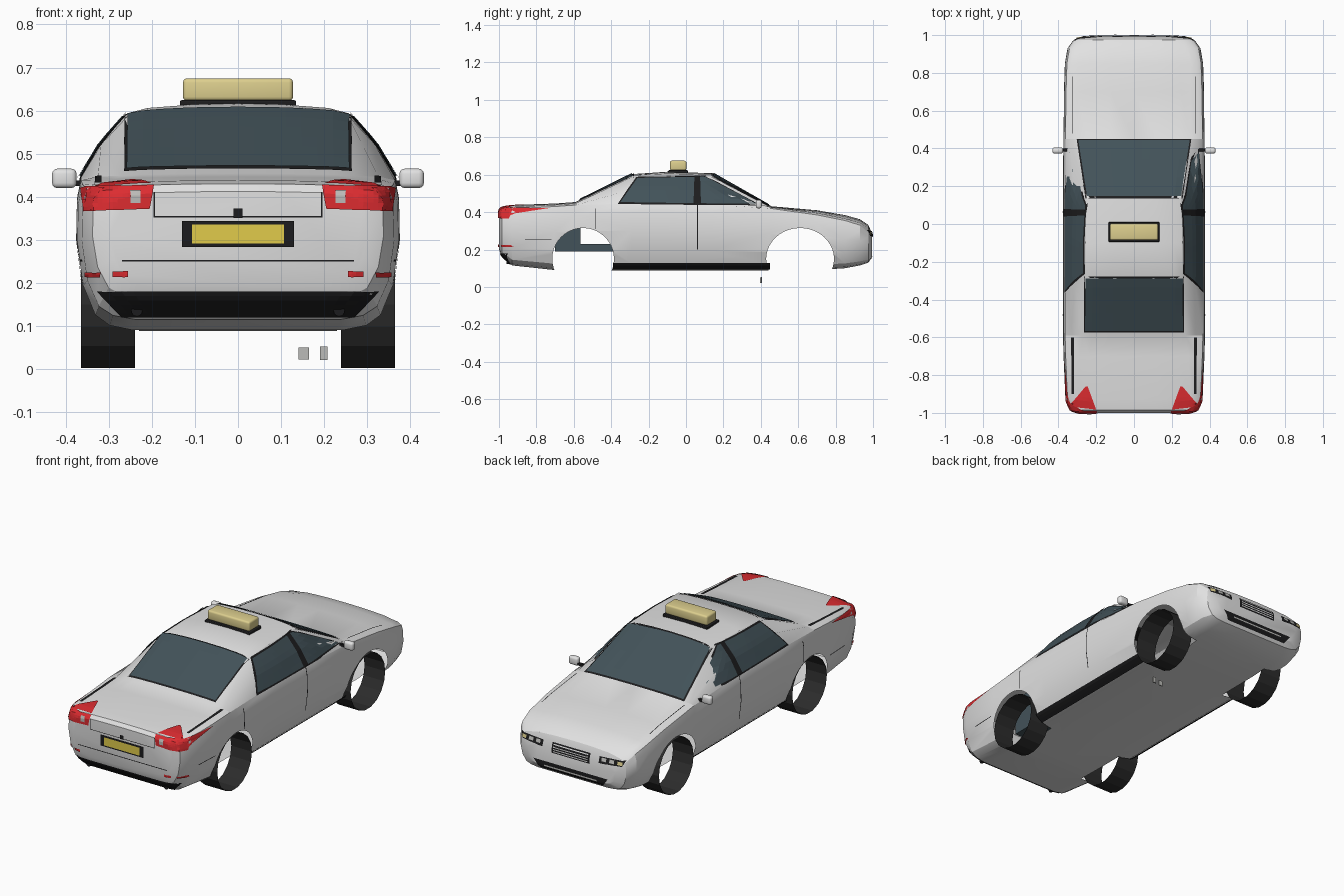
import bpy, bmesh, math
from mathutils import Vector, Matrix
from mathutils.bvhtree import BVHTree

if "Cube" in bpy.data.objects:
    bpy.data.objects.remove(bpy.data.objects["Cube"])


def material(name, r, g, b):
    m = bpy.data.materials.new(name)
    m.use_nodes = True
    m.diffuse_color = (r, g, b, 1)
    node = m.node_tree.nodes["Principled BSDF"]
    node.inputs["Base Color"].default_value = (r, g, b, 1)
    node.inputs["Roughness"].default_value = 0.6
    return m


white = material("body white", .76, .76, .76)
glass = material("dark glass", .055, .085, .1)
black = material("black trim", .012, .012, .013)
rubber = material("tyre rubber", .025, .025, .025)
red = material("light red", .72, .025, .03)
yellow = material("plate yellow", .75, .6, .07)
cream = material("sign cream", .72, .62, .27)
silver = material("silver", .5, .5, .48)


def make(name, bm, mat, smooth=None):
    mesh = bpy.data.meshes.new(name)
    bm.to_mesh(mesh)
    bm.free()
    mesh.materials.append(mat)
    ob = bpy.data.objects.new(name, mesh)
    bpy.context.collection.objects.link(ob)
    if smooth:
        bpy.ops.object.select_all(action='DESELECT')
        ob.select_set(True)
        bpy.context.view_layer.objects.active = ob
        bpy.ops.object.shade_smooth_by_angle(angle=math.radians(smooth))
    return ob


def box(name, lo, hi, mat, bevel=0, mirror=False):
    bm = bmesh.new()
    lo, hi = Vector(lo), Vector(hi)
    for s in ((1, -1) if mirror else (1,)):
        mid, size = (lo + hi) / 2, hi - lo
        mid.x *= s
        bmesh.ops.create_cube(bm, size=1, matrix=Matrix.Translation(mid) @ Matrix.Diagonal((*size, 1)))
    if bevel:
        bmesh.ops.bevel(bm, geom=bm.edges[:], offset=bevel, segments=3, profile=.5, affect='EDGES')
    return make(name, bm, mat, 40 if bevel else None)


def tube(bm, x, y, z, r, depth, segs, caps, stretch=1):
    m = (Matrix.Translation((x, y, z)) @ Matrix.Diagonal((1, stretch, 1, 1))
         @ Matrix.Rotation(math.pi / 2, 4, 'Y'))
    bmesh.ops.create_cone(bm, cap_ends=caps, segments=segs, radius1=r, radius2=r, depth=depth, matrix=m)


# Body stations: y, floor z, shoulder z, half width, top half width, top edge z, top centre z
STATIONS = [
    (-1.0, .2, .385, .3, .25, .405, .412), (-.985, .165, .405, .338, .28, .422, .43),
    (-.93, .115, .418, .363, .3, .43, .438), (-.7, .09, .43, .373, .29, .44, .446),
    (-.59, .088, .438, .376, .27, .448, .454), (-.29, .088, .445, .376, .256, .588, .603),
    (-.1, .088, .445, .376, .256, .594, .616), (.14, .088, .44, .376, .25, .59, .608),
    (.45, .088, .42, .374, .3, .425, .432), (.7, .09, .385, .371, .3, .398, .41),
    (.85, .1, .355, .366, .3, .368, .384), (.93, .115, .33, .352, .28, .347, .362),
    (.975, .13, .29, .32, .26, .315, .332), (.995, .16, .25, .27, .2, .268, .283)]
# Lower side as fractions of half width and of height up to the shoulder
SIDE = [(.66, 0), (.8, .03), (.89, .1), (.965, .3), (1, .6), (.995, .86), (.97, 1)]


def section(y, zb, zs, w, wr, zr, zc):
    half = [(w * a, zb + (zs - zb) * b) for a, b in SIDE]
    half += [((w * .97 + wr) / 2 + .008, (zs + zr) / 2 + .004), (wr, zr),
             (wr * .82, zr + (zc - zr) * .55), (wr * .42, zr + (zc - zr) * .9)]
    ring = [(0, zb)] + half + [(0, zc)] + [(-x, z) for x, z in reversed(half)]
    return [(x, y, z) for x, z in ring]


bm = bmesh.new()
rings = [[bm.verts.new(p) for p in section(*s)] for s in STATIONS]
n = len(rings[0])
for a, b in zip(rings, rings[1:]):
    for i in range(n):
        bm.faces.new((a[i], a[(i + 1) % n], b[(i + 1) % n], b[i]))
bm.faces.new(rings[0])
bm.faces.new(rings[-1])
bmesh.ops.recalc_face_normals(bm, faces=bm.faces[:])
surface = BVHTree.FromBMesh(bm)
body = make("body_shell", bm, white)

# Wheel arches: cut, then open into the hollow shell
ARCHES = [(-.55, .165, 1), (.61, .165, 1.1)]
bm = bmesh.new()
for y, r, k in ARCHES:
    for s in (1, -1):
        tube(bm, s * .43, y, .15, r, .4, 40, True, k)
cutter = make("arch_cutter", bm, white)
cutter.hide_render = True
mod = body.modifiers.new("arches", 'BOOLEAN')
mod.object = cutter
mod.operation = 'DIFFERENCE'
mod.solver = 'EXACT'
bpy.context.view_layer.update()
cut = bpy.data.meshes.new_from_object(body.evaluated_get(bpy.context.evaluated_depsgraph_get()))
body.modifiers.clear()
bpy.data.objects.remove(cutter)
bm = bmesh.new()
bm.from_mesh(cut)
bpy.data.objects.remove(body)


def in_arch(v):
    return abs(v.co.x) > .22 and any(
        math.hypot((v.co.y - y) / k, v.co.z - .15) < r + .0008 for y, r, k in ARCHES)


bmesh.ops.delete(bm, geom=[f for f in bm.faces if all(in_arch(v) for v in f.verts)], context='FACES')
body = make("body_shell", bm, white, 24)

# Open tyre bands
bm = bmesh.new()
for y in (-.55, .605):
    for s in (1, -1):
        tube(bm, s * .302, y, .15, .15, .125, 18, False)
make("tyres", bm, rubber)


# Thin plates laid onto the body surface, seen along one axis
def plate(name, quad, side, mat, off=.004, mirror=False, nu=14, nv=6):
    ray = {'left': Vector((-1, 0, 0)), 'rear': Vector((0, 1, 0)),
           'nose': Vector((0, -1, 0)), 'top': Vector((0, 0, -1))}[side]
    near = {'left': .35, 'rear': -.97, 'nose': .96, 'top': .42}[side]
    q = [Vector(p) for p in quad]
    bm = bmesh.new()
    for s in ((1, -1) if mirror else (1,)):
        grid = []
        for j in range(nv + 1):
            row = []
            for i in range(nu + 1):
                u, v = q[0].lerp(q[1], i / nu).lerp(q[3].lerp(q[2], i / nu), j / nv)
                p = Vector({'left': (near, u, v), 'top': (u, v, near)}.get(side, (u, near, v)))
                hit, nor, _, _ = surface.ray_cast(p - ray * 2, ray)
                if hit is None:
                    hit, nor, _, _ = surface.find_nearest(p)
                c = hit + nor * off
                row.append(bm.verts.new((c.x * s, c.y, c.z)))
            grid.append(row)
        for a, b in zip(grid, grid[1:]):
            for i in range(nu):
                f = bm.faces.new((a[i], a[i + 1], b[i + 1], b[i]))
                f.normal_update()
                if f.normal.dot(Vector((ray.x * s, ray.y, ray.z))) > 0:
                    f.normal_flip()
    return make(name, bm, mat)


def rect(name, u0, v0, u1, v1, side, mat, off=.004, mirror=False, nu=14, nv=6):
    return plate(name, [(u0, v0), (u1, v0), (u1, v1), (u0, v1)], side, mat, off, mirror, nu, nv)


# Windows with black surrounds
plate("side_window_frames", [(-.365, .443), (.4, .434), (.105, .592), (-.265, .587)], 'left', black, .003, True)
plate("side_windows", [(-.35, .45), (.38, .441), (.1, .586), (-.26, .579)], 'left', glass, .006, True)
plate("door_pillars", [(.04, .442), (.08, .442), (.075, .59), (.045, .59)], 'left', black, .009, True, 2)
plate("boot_window_frame", [(-.264, -.572), (.264, -.572), (.262, -.278), (-.262, -.278)], 'top', black, .003)
plate("boot_window", [(-.258, -.564), (.258, -.564), (.256, -.288), (-.256, -.288)], 'top', glass, .006)
plate("windscreen_frame", [(-.302, .449), (.302, .449), (.255, .135), (-.255, .135)], 'top', black, .003)
plate("windscreen", [(-.294, .441), (.294, .441), (.248, .145), (-.248, .145)], 'top', glass, .006)

# Sills, door gaps and body lines
rect("sills", -.39, .098, .45, .13, 'left', black, .005, True, 24, 3)
rect("door_gaps", .06, .2, .065, .44, 'left', black, .002, True, 1, 12)
rect("rear_door_gaps", -.485, .31, -.48, .42, 'left', black, .002, True, 1, 8)
rect("bumper_lines", -.86, .25, -.72, .254, 'left', black, .002, True, 8, 1)
rect("boot_strips", .317, -.9, .332, -.6, 'top', black, .003, True, 2, 12)
rect("bonnet_gaps", .325, .48, .329, .78, 'top', black, .003, True, 1, 12)

# Tail end
plate("tail_lights", [(.205, .372), (.355, .366), (.362, .42), (.195, .425)], 'rear', red, .005, True)
plate("tail_light_tops", [(.2, -.982), (.345, -.965), (.256, -.86), (.245, -.86)], 'top', red, .004, True)
rect("tail_light_sides", -.985, .37, -.945, .418, 'left', red, .005, True)
rect("reversing_lights", .226, .385, .25, .411, 'rear', silver, .008, True, 3, 3)
rect("plate_holder", -.13, .283, .13, .344, 'rear', black, .005)
rect("number_plate", -.107, .291, .107, .335, 'rear', yellow, .008)
rect("boot_gap", -.195, .352, .195, .355, 'rear', black, .002, nv=1)
rect("boot_gap_ends", .193, .352, .196, .41, 'rear', black, .002, True, 1)
rect("boot_lock", -.011, .351, .011, .373, 'rear', black, .006, False, 2, 2)
rect("bumper_gap", -.27, .249, .27, .253, 'rear', black, .002, nv=1)
rect("outer_reflectors", .317, .214, .352, .225, 'rear', red, .005, True, 4, 2)
rect("inner_reflectors", .255, .214, .29, .227, 'rear', red, .005, True, 4, 2)
plate("lower_bumper", [(-.27, .122), (.27, .122), (.325, .181), (-.325, .181)], 'rear', black, .004, nu=24)
bm = bmesh.new()
for s in (1, -1):
    bmesh.ops.create_cone(bm, cap_ends=True, segments=16, radius1=.013, radius2=.013, depth=.05,
                          matrix=Matrix.Translation((s * .235, -.935, .135)) @ Matrix.Rotation(math.pi / 2, 4, 'X'))
make("exhaust_tips", bm, black, 40)

# Nose end
plate("headlights", [(.17, .265), (.3, .272), (.315, .302), (.17, .298)], 'nose', black, .004, True)
for i, x in enumerate((.185, .23, .275)):
    rect("headlight_lens_%d" % i, x, .277, x + .027, .294, 'nose', (silver, silver, cream)[i], .007, True, 4, 3)
rect("grille", -.115, .245, .115, .3, 'nose', black, .004)
for i in range(4):
    z = .252 + i * .012
    rect("grille_slat_%d" % i, -.105, z, .105, z + .005, 'nose', white, .007, nv=1)
plate("lower_intake", [(-.19, .145), (.19, .145), (.225, .188), (-.225, .188)], 'nose', black, .004)
rect("intake_bar", -.16, .162, .16, .169, 'nose', silver, .007, nv=1)

# Roof sign
box("sign_base", (-.135, -.095, .6), (.135, .01, .624), black, .004)
box("roof_sign", (-.128, -.086, .622), (.128, .002, .675), cream, .01)

# Mirrors
box("mirror_stems", (.345, .385, .425), (.385, .4, .437), black, 0, True)
box("mirrors", (.375, .373, .42), (.432, .405, .465), white, .012, True)

# Rear bench inside and small tabs under the floor
box("bench_back", (-.22, -.7, .19), (.22, -.565, .4), glass)
box("bench_seat", (-.22, -.565, .19), (.22, -.36, .23), glass)
box("floor_tab_wide", (.14, .395, .022), (.165, .4, .05), silver)
box("floor_tab_narrow", (.19, .4, .02), (.208, .406, .052), silver)
